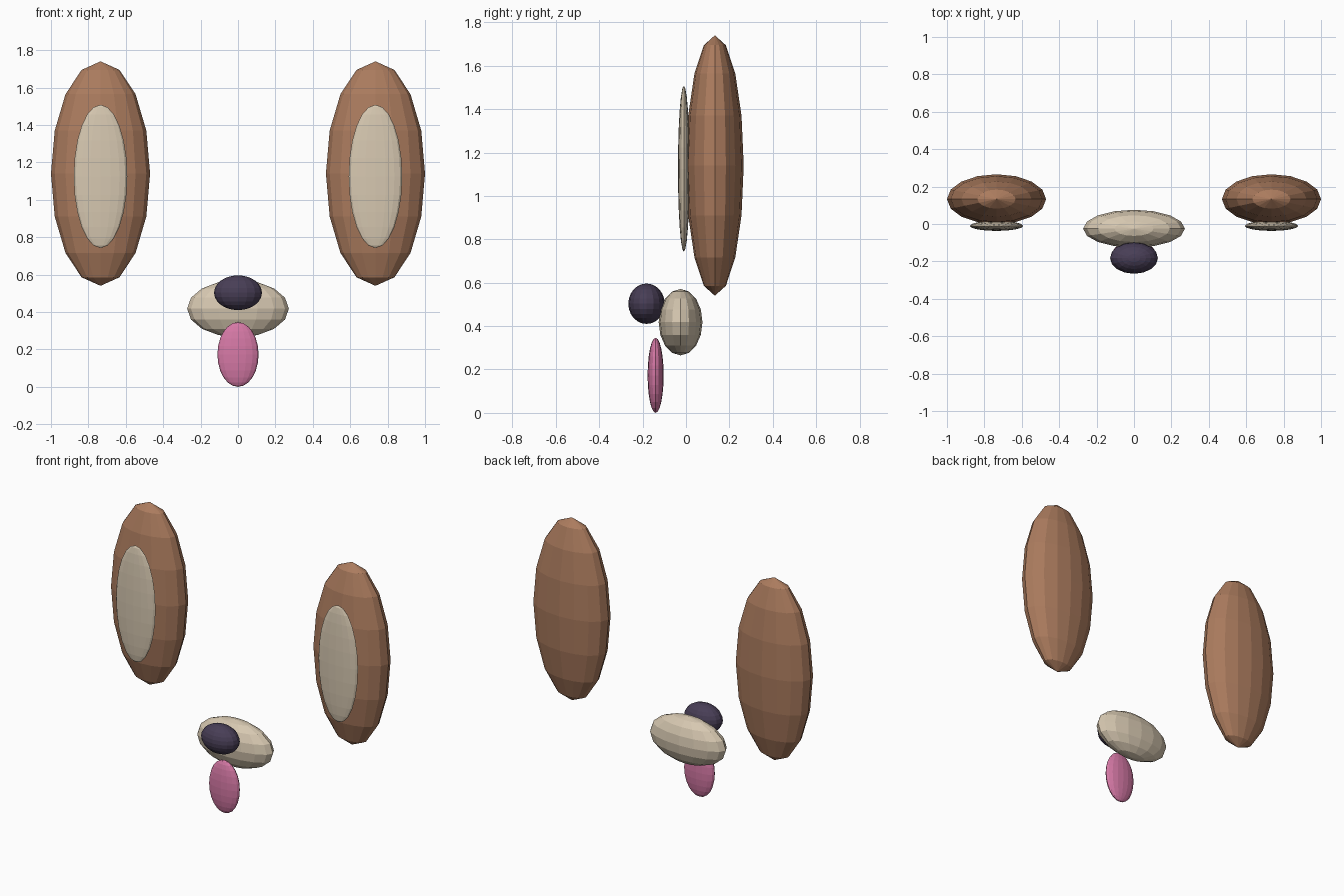
import bpy

cube = bpy.data.objects.get("Cube")
if cube:
    bpy.data.objects.remove(cube, do_unlink=True)


def make_material(name, rgb):
    mat = bpy.data.materials.new(name)
    mat.use_nodes = True
    colour = (*rgb, 1)
    mat.diffuse_color = colour
    bsdf = mat.node_tree.nodes["Principled BSDF"]
    bsdf.inputs["Base Color"].default_value = colour
    bsdf.inputs["Roughness"].default_value = 0.9
    return mat


brown = make_material("brown fur", (0.41, 0.20, 0.112))
cream = make_material("cream fur", (0.68, 0.58, 0.44))
dark = make_material("dark purple", (0.065, 0.048, 0.093))
pink = make_material("pink", (0.67, 0.19, 0.38))


def ellipsoid(name, centre, radii, mat, rings):
    """Flat-faced sphere stretched to the given radii."""
    bpy.ops.mesh.primitive_uv_sphere_add(
        segments=16, ring_count=rings, radius=1, location=centre)
    obj = bpy.context.object
    obj.name = name
    obj.scale = radii
    bpy.ops.object.transform_apply(location=False, rotation=False, scale=True)
    bpy.ops.object.shade_flat()
    obj.data.materials.append(mat)
    return obj


# Ears with their pale inner pads
for side, sign in (("left", 1), ("right", -1)):
    ellipsoid(side + "_ear", (sign * 0.735, 0.133, 1.14),
              (0.265, 0.133, 0.60), brown, 8)
    ellipsoid(side + "_inner_ear", (sign * 0.735, -0.01, 1.125),
              (0.143, 0.027, 0.383), cream, 12)

# Muzzle, nose and tongue
ellipsoid("muzzle", (0, -0.025, 0.418), (0.272, 0.101, 0.153), cream, 8)
ellipsoid("nose", (0, -0.182, 0.503), (0.128, 0.084, 0.093), dark, 12)
ellipsoid("tongue", (0, -0.14, 0.173), (0.11, 0.037, 0.173), pink, 12)
